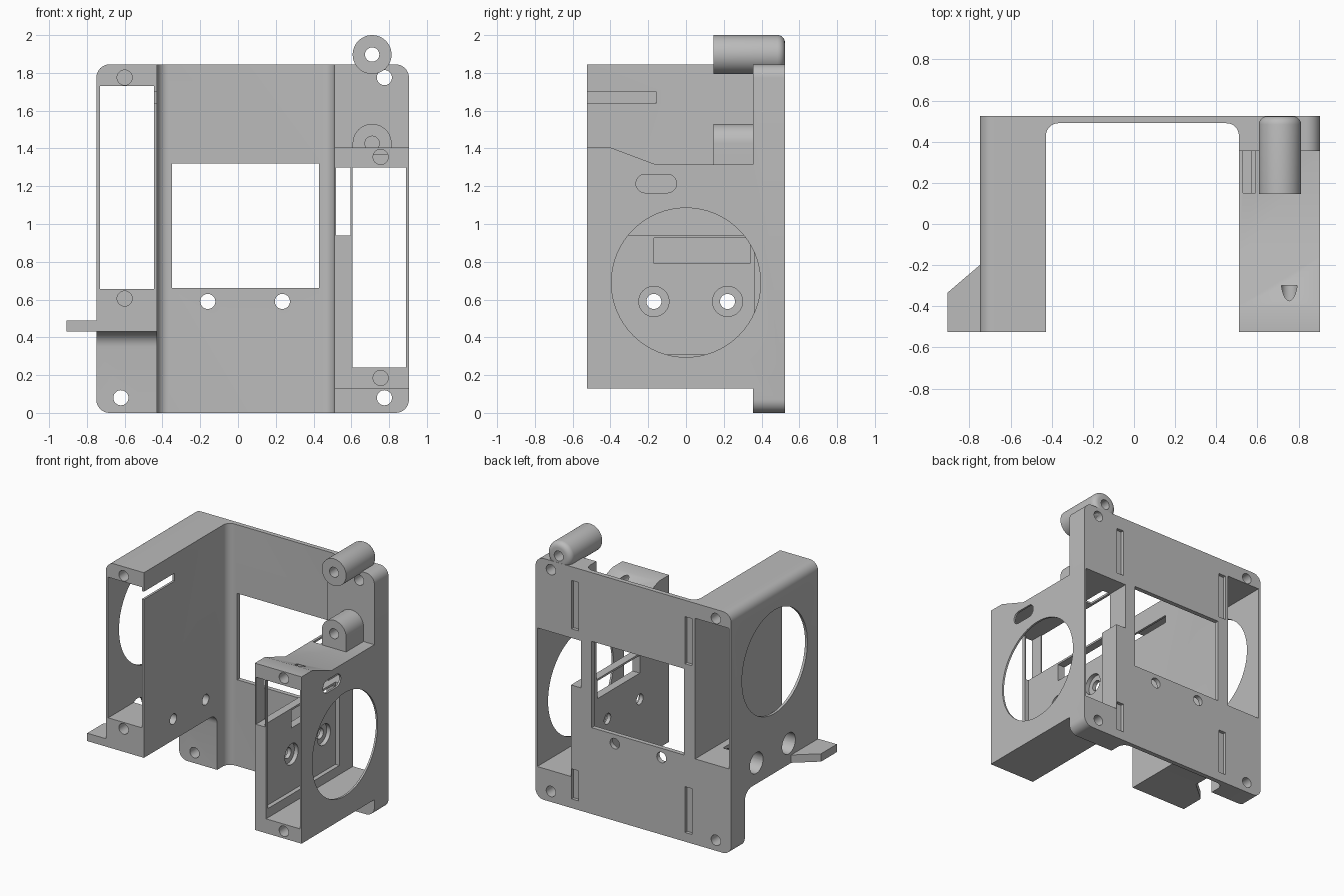
import bpy
import bmesh
from math import cos, sin, tan, pi, acos
from mathutils import Vector

if "Cube" in bpy.data.objects:
    bpy.data.objects.remove(bpy.data.objects["Cube"])

grey = bpy.data.materials.new("plain grey")
grey.use_nodes = True
grey.diffuse_color = (0.5, 0.5, 0.5, 1)
grey.node_tree.nodes["Principled BSDF"].inputs["Base Color"].default_value = (0.5, 0.5, 0.5, 1)


def place(axis, u, v, d):
    return {"x": (d, u, v), "y": (u, d, v), "z": (u, v, d)}[axis]


def rounded(corners, steps=8):
    """Polygon from (u, v, radius) corners, with arcs where radius > 0."""
    out = []
    for i, (u, v, r) in enumerate(corners):
        p = Vector((u, v))
        if r == 0:
            out.append((u, v))
            continue
        a = (Vector(corners[i - 1][:2]) - p).normalized()
        b = (Vector(corners[(i + 1) % len(corners)][:2]) - p).normalized()
        half = acos(max(-1, min(1, a.dot(b)))) / 2
        mid = (a + b).normalized()
        centre = p + mid * (r / sin(half))
        start = p + a * (r / tan(half)) - centre
        end = p + b * (r / tan(half)) - centre
        for k in range(steps + 1):
            t = k / steps
            sweep = pi - 2 * half
            w = (start * sin((1 - t) * sweep) + end * sin(t * sweep)) / sin(sweep)
            out.append(tuple(centre + w))
    return out


def prism(name, axis, points, lo, hi, soft_end=0):
    """Extrude a 2D outline along an axis; soft_end rounds the rim at hi."""
    bm = bmesh.new()
    ends = [[bm.verts.new(place(axis, u, v, d)) for u, v in points] for d in (lo, hi)]
    bm.faces.new(ends[0])
    cap = bm.faces.new(ends[1])
    n = len(points)
    for i in range(n):
        j = (i + 1) % n
        bm.faces.new((ends[0][i], ends[0][j], ends[1][j], ends[1][i]))
    bmesh.ops.recalc_face_normals(bm, faces=bm.faces)
    if soft_end:
        bmesh.ops.bevel(bm, geom=list(cap.edges), offset=soft_end, segments=5,
                        profile=0.5, affect="EDGES")
    mesh = bpy.data.meshes.new(name)
    bm.to_mesh(mesh)
    bm.free()
    mesh.materials.append(grey)
    ob = bpy.data.objects.new(name, mesh)
    bpy.context.scene.collection.objects.link(ob)
    return ob


def block(x0, x1, y0, y1, z0, z1, name="cutter"):
    return prism(name, "z", [(x0, y0), (x1, y0), (x1, y1), (x0, y1)], z0, z1)


def rod(axis, u, v, r, lo, hi, name="cutter", sides=32, soft_end=0):
    ring = [(u + r * cos(2 * pi * k / sides), v + r * sin(2 * pi * k / sides)) for k in range(sides)]
    return prism(name, axis, ring, lo, hi, soft_end)


def cut(target, cutter):
    cutter.hide_render = True
    mod = target.modifiers.new("cut", "BOOLEAN")
    mod.operation = "DIFFERENCE"
    mod.solver = "EXACT"
    mod.object = cutter
    bpy.context.view_layer.objects.active = target
    bpy.ops.object.modifier_apply(modifier=mod.name)
    bpy.data.objects.remove(cutter)


def finish(ob):
    bpy.ops.object.select_all(action="DESELECT")
    ob.select_set(True)
    bpy.context.view_layer.objects.active = ob
    bpy.ops.object.shade_smooth_by_angle(angle=0.6)


# Frame body: one rounded block, carved into back plate and two side housings
R = 0.07
body = prism("frame_body", "y", rounded([(-0.75, 0, R), (0.905, 0, R), (0.905, 1.845, R),
                                         (-0.75, 1.845, R)]), -0.525, 0.525)
# Open channel between the housings
cut(body, prism("cutter", "z", rounded([(-0.428, -1, 0), (0.51, -1, 0), (0.51, 0.49, 0.06),
                                        (-0.428, 0.49, 0.06)]), -0.2, 2.2))
# Space under the left-hand housing, with a filleted inner corner
cut(body, prism("cutter", "x", rounded([(-1, -0.2, 0), (0.36, -0.2, 0), (0.36, 0.43, 0.08),
                                        (-1, 0.43, 0)]), -1, -0.427))
# Space above and below the right-hand housing
cut(body, prism("cutter", "x", [(-1, 1.405), (-0.4, 1.405), (-0.16, 1.315), (0.355, 1.315),
                                (0.355, 2.2), (-1, 2.2)], 0.5, 1.1))
cut(body, block(0.5, 1.1, -1, 0.355, -0.2, 0.13))

# Ducts through both housings and the window in the back plate
cut(body, block(-0.73, -0.445, -1, 1, 0.655, 1.73))
cut(body, block(0.605, 0.89, -1, 1, 0.24, 1.30))
cut(body, block(-0.35, 0.43, 0.3, 1, 0.66, 1.32))

# Inner wall of the right-hand housing: upper opening, recess and slot
cut(body, block(0.52, 0.595, -1, 1, 0.94, 1.30))
cut(body, block(0.59, 0.62, -0.5, 1, 0.94, 1.30))
cut(body, block(0.45, 0.53, -0.42, 0.35, 0.94, 1.30))
cut(body, block(0.572, 0.62, -0.5, 0.36, 0.31, 0.95))
cut(body, block(0.45, 0.6, -0.17, 0.34, 0.79, 0.925))
cut(body, block(0.53, 0.59, 0.15, 0.354, 1.25, 1.4))

# Round fan openings and the oval cable hole in the outer walls
cut(body, rod("x", 0, 0.69, 0.395, 0.87, 1, sides=64))
cut(body, rod("x", 0, 1.28, 0.395, -0.8, -0.72, sides=64))
oval = [(-0.265, 1.165, 0.049), (-0.05, 1.165, 0.049), (-0.05, 1.263, 0.049), (-0.265, 1.263, 0.049)]
cut(body, prism("cutter", "x", rounded(oval), 0.86, 1))

# Counterbored screw holes across both housings
for y in (-0.17, 0.22):
    cut(body, rod("x", y, 0.59, 0.04, -1, -0.4))
    cut(body, rod("x", y, 0.59, 0.08, -1, -0.5))
    cut(body, rod("x", y, 0.59, 0.04, 0.45, 0.6))
    cut(body, rod("x", y, 0.59, 0.08, 0.54, 0.6))

# Guide slot in the left-hand housing's inner wall
cut(body, block(-0.46, -0.4, -1, -0.155, 1.64, 1.70))

# Mounting holes through the plate, and blind screw holes
for x, z, y0 in ((-0.62, 0.08, 0), (0.775, 0.08, 0), (0.775, 1.775, 0),
                 (-0.16, 0.59, 0.3), (0.235, 0.59, 0.3), (-0.62, 1.775, 0.37)):
    cut(body, rod("y", x, z, 0.04, y0, 1))
for x, z in ((-0.6, 1.775), (-0.6, 0.605), (0.755, 1.355), (0.755, 0.185)):
    cut(body, rod("y", x, z, 0.04, -1, -0.3))
cut(body, rod("z", 0.56, -0.47, 0.035, 0.18, 0.3))

# Shallow strap slots on the back
for x, z0, z1 in ((0.57, 1.37, 1.74), (0.57, 0.07, 0.3), (-0.39, 1.36, 1.72), (-0.39, 0.07, 0.42)):
    cut(body, block(x - 0.03, x + 0.03, 0.5, 1, z0, z1))
finish(body)

# Side tab on the left-hand housing
tab = prism("side_tab", "z", [(-0.908, -0.525), (-0.74, -0.525), (-0.74, -0.192),
                              (-0.75, -0.2), (-0.908, -0.335)], 0.43, 0.49)
finish(tab)

# Hinge barrel on the top corner
barrel = rod("y", 0.71, 1.897, 0.103, 0.145, 0.524, "hinge_barrel", 48, 0.04)
cut(barrel, rod("y", 0.71, 1.897, 0.038, 0, 1))
finish(barrel)

# Round-topped lug on the right-hand housing
arch = [(0.71 + 0.103 * cos(pi * k / 24), 1.427 + 0.103 * sin(pi * k / 24)) for k in range(25)]
lug = prism("lower_lug", "y", arch + [(0.607, 1.31), (0.813, 1.31)], 0.145, 0.36)
cut(lug, rod("y", 0.71, 1.427, 0.038, 0, 0.34))
finish(lug)
